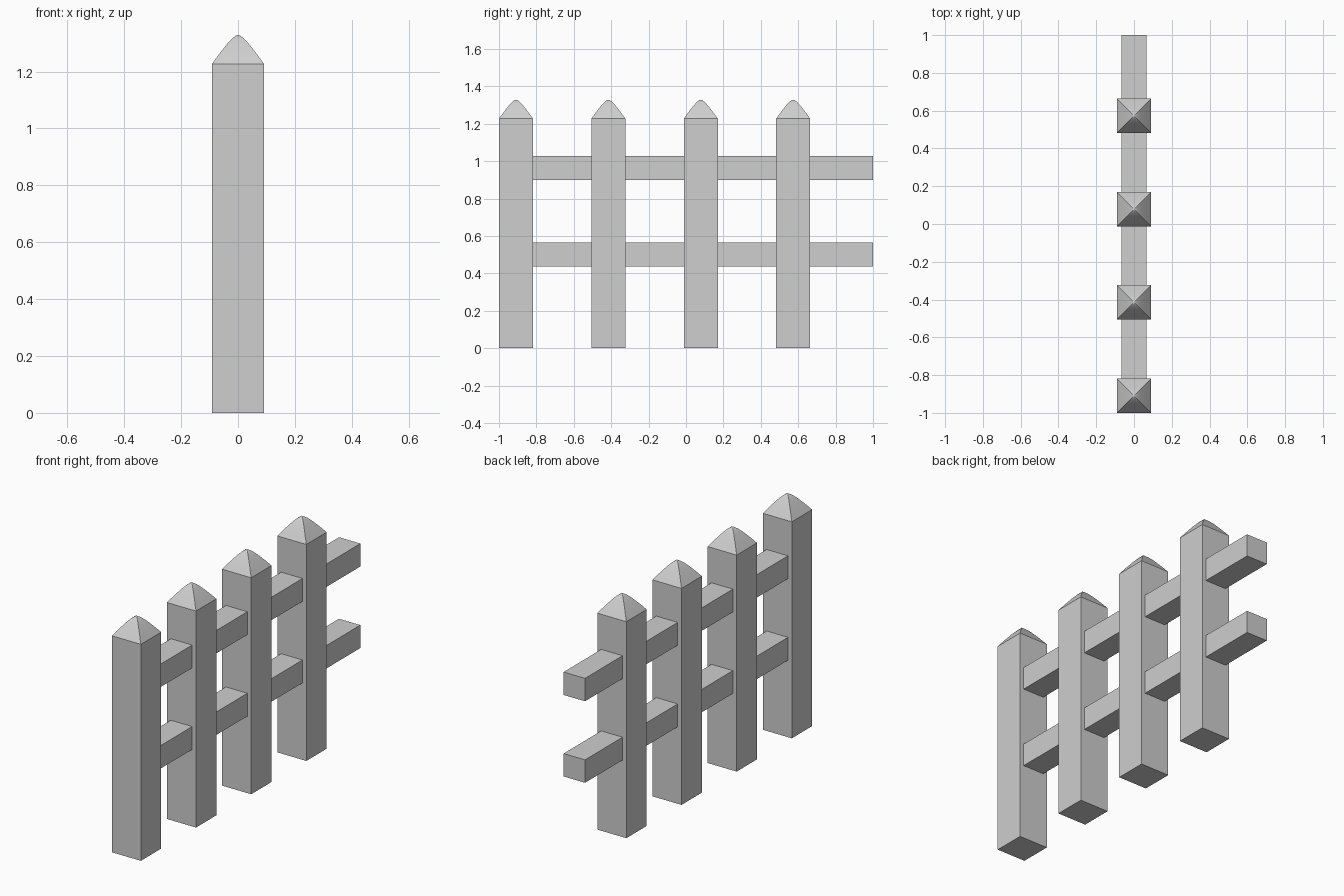
import bpy
import bmesh
from math import radians

cube = bpy.data.objects.get("Cube")
if cube:
    bpy.data.objects.remove(cube, do_unlink=True)

GREY = (0.62, 0.62, 0.62, 1)
mat = bpy.data.materials.new("plain grey")
mat.use_nodes = True
mat.diffuse_color = GREY
mat.node_tree.nodes["Principled BSDF"].inputs["Base Color"].default_value = GREY


def square_loft(name, profile, y):
    """Stack square rings of (half width, height) into a closed solid."""
    bm = bmesh.new()
    rings = [[bm.verts.new((sx * r, sy * r, z))
              for sx, sy in ((-1, -1), (1, -1), (1, 1), (-1, 1))]
             for r, z in profile]
    bm.faces.new(rings[0][::-1])
    bm.faces.new(rings[-1])
    for low, high in zip(rings, rings[1:]):
        for i in range(4):
            j = (i + 1) % 4
            bm.faces.new((low[i], low[j], high[j], high[i]))
    mesh = bpy.data.meshes.new(name)
    bm.to_mesh(mesh)
    bm.free()
    mesh.materials.append(mat)
    # Soft cap curve, crisp corners
    mesh.shade_smooth()
    mesh.set_sharp_from_angle(angle=radians(30))
    obj = bpy.data.objects.new(name, mesh)
    obj.location.y = y
    bpy.context.collection.objects.link(obj)
    return obj


def box(name, x, y, z):
    """Box spanning the given (min, max) ranges."""
    spans = (x, y, z)
    bpy.ops.mesh.primitive_cube_add(size=1, location=[(a + b) / 2 for a, b in spans])
    obj = bpy.context.object
    obj.name = obj.data.name = name
    for v in obj.data.vertices:
        for i, (a, b) in enumerate(spans):
            v.co[i] *= b - a
    obj.data.materials.append(mat)
    return obj


# Square posts with softly pointed caps
POST = [(0.091, 0), (0.091, 1.227), (0.074, 1.251), (0.055, 1.276),
        (0.036, 1.3), (0.019, 1.318), (0.008, 1.326), (0.003, 1.328)]
for n in range(4):
    square_loft(f"post_{n + 1}", POST, -0.909 + 0.494 * n)

# Horizontal rails threaded through the posts
for name, bottom in (("lower_rail", 0.436), ("upper_rail", 0.898)):
    box(name, (-0.067, 0.067), (-0.909, 1.0), (bottom, bottom + 0.13))
